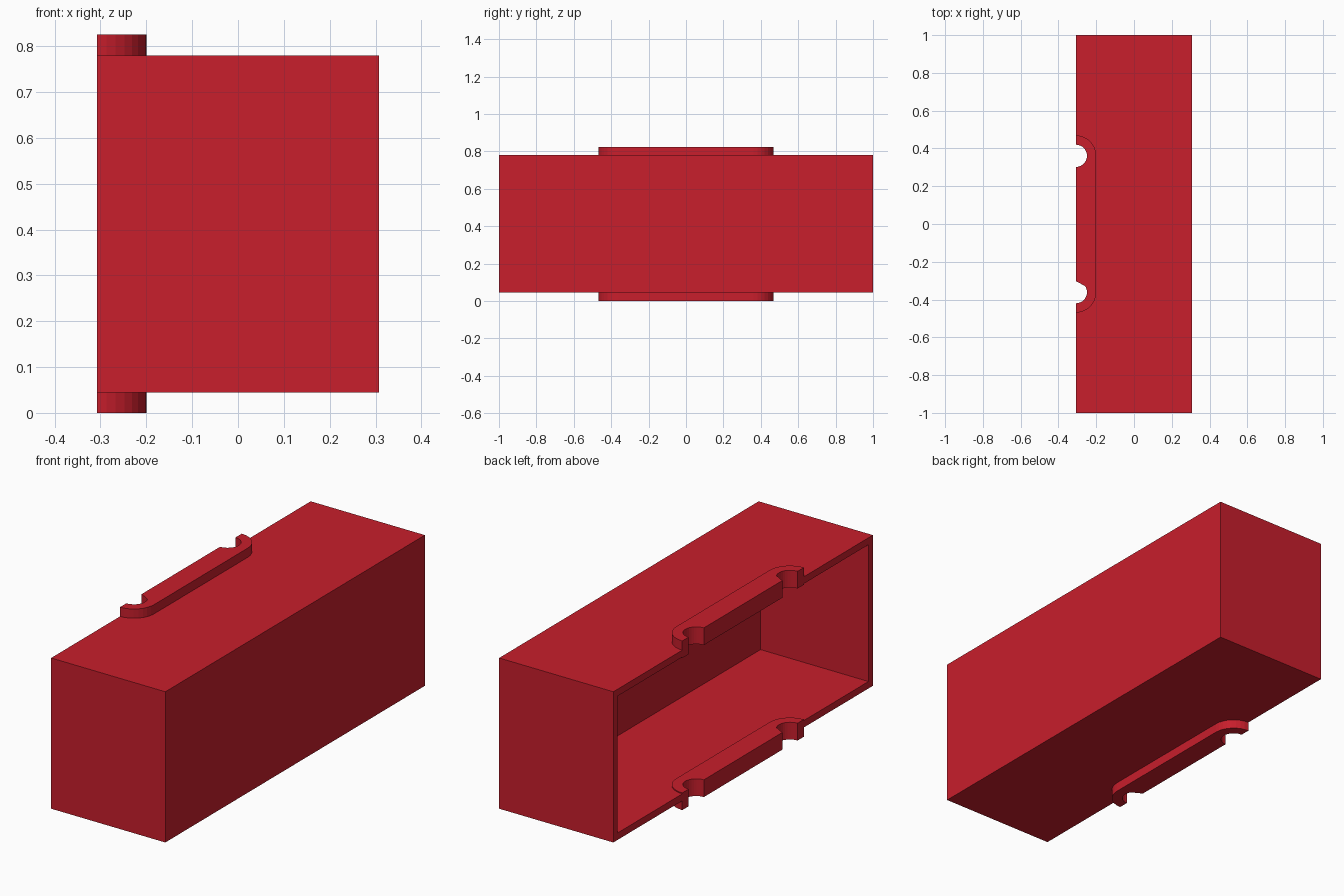
import bpy, bmesh, math

if "Cube" in bpy.data.objects:
    bpy.data.objects.remove(bpy.data.objects["Cube"])

X0, X1 = -0.308, 0.308      # open side, closed side
Z0, Z1 = 0.045, 0.78        # case bottom and top
WALL, TAB_H, TOP = 0.034, 0.084, 0.825
CY, R_OUT, R_HOLE, SEG = 0.361, 0.108, 0.059, 8

red = bpy.data.materials.new("red")
red.diffuse_color = (0.58, 0.013, 0.025, 1)
red.use_nodes = True
red.node_tree.nodes["Principled BSDF"].inputs["Base Color"].default_value = red.diffuse_color


def prism(name, outline, z0, z1):
    """Extrude a counter-clockwise xy outline from z0 to z1."""
    bm = bmesh.new()
    face = bm.faces.new([bm.verts.new((x, y, z0)) for x, y in outline])
    new = bmesh.ops.extrude_face_region(bm, geom=[face])["geom"]
    for v in new:
        if isinstance(v, bmesh.types.BMVert):
            v.co.z = z1
    bmesh.ops.recalc_face_normals(bm, faces=bm.faces)
    mesh = bpy.data.meshes.new(name)
    bm.to_mesh(mesh)
    bm.free()
    ob = bpy.data.objects.new(name, mesh)
    bpy.context.collection.objects.link(ob)
    mesh.materials.append(red)
    return ob


def rect(x0, x1, y):
    return [(x0, -y), (x1, -y), (x1, y), (x0, y)]


def arc(cy, r, a0, a1, n):
    angles = [math.radians(a0 + (a1 - a0) * i / n) for i in range(n + 1)]
    return [(X0 + r * math.cos(a), cy + r * math.sin(a)) for a in angles]


def cut(ob, cutter):
    mod = ob.modifiers.new(cutter.name, 'BOOLEAN')
    mod.operation, mod.solver, mod.object = 'DIFFERENCE', 'EXACT', cutter
    cutter.hide_render = True
    cutter.hide_set(True)


# Hollow case, open on the left side
case = prism("case", rect(X0, X1, 1), Z0, Z1)
cut(case, prism("cavity_cutter", rect(X0 - 0.1, X1 - WALL, 1 - WALL), Z0 + WALL, Z1 - WALL))

# Rounded bar outline, with a half-round hinge notch near each end
outer = arc(-CY, R_OUT, -90, 0, SEG) + arc(CY, R_OUT, 0, 90, SEG)
upper_notch = arc(CY, R_HOLE, 90, -90, 2 * SEG)
lower_notch = [(X0, -CY + R_HOLE)] + arc(-CY, R_HOLE, 33, -90, 11)
profile = outer + upper_notch + lower_notch
pocket = [(X0 - 0.1, -CY - R_OUT)] + outer + [(X0 - 0.1, CY + R_OUT)]

# Top and bottom hinge bars, set into pockets in the case walls
for side, z in (("top", TOP - TAB_H), ("bottom", 0)):
    prism(side + "_hinge_bar", profile, z, z + TAB_H)
    cut(case, prism(side + "_pocket_cutter", pocket, z - 0.01, z + TAB_H + 0.01))
